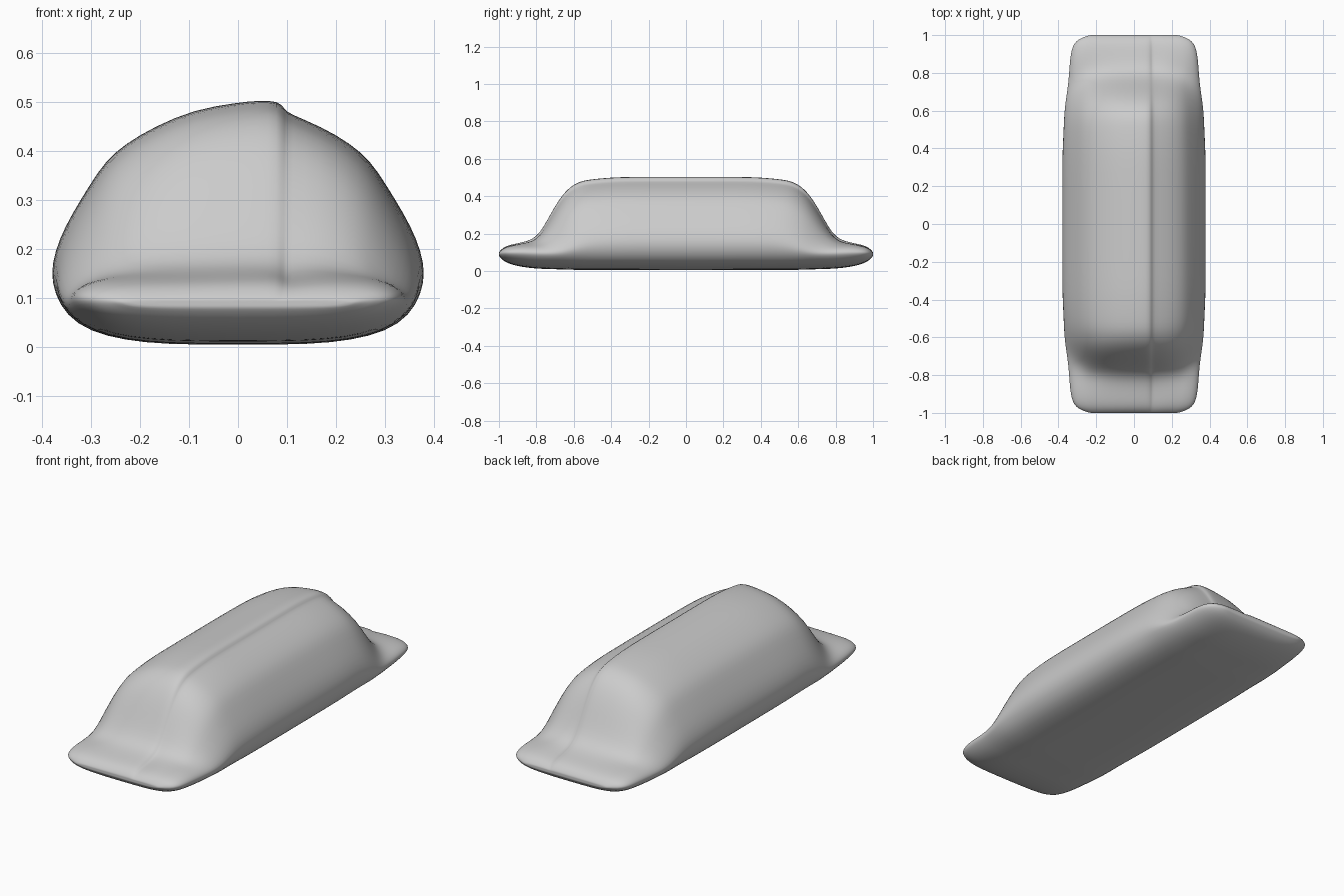
import bpy, bmesh

cube = bpy.data.objects.get("Cube")
if cube:
    bpy.data.objects.remove(cube, do_unlink=True)

# Single pale grey material
grey = bpy.data.materials.new("pale_grey")
grey.use_nodes = True
colour = (0.6, 0.6, 0.6, 1)
grey.diffuse_color = colour
grey.node_tree.nodes["Principled BSDF"].inputs["Base Color"].default_value = colour

# Half cross-section: x, height of the full hump, relative height in the flat flap
side = [(.1, .003, 0), (.19, .007, .03), (.27, .02, .1), (.33, .045, .25),
        (.365, .085, .42), (.38, .13, .55), (.38, .17, .65), (.365, .22, .76),
        (.34, .27, .85), (.30, .335, .92), (.27, .38, .94), (.23, .415, .96),
        (.17, .45, .97)]
# Overlapping seam on the model's left, then the plain crown
crown = [(.105, .476, .91), (.096, .484, .92), (.084, .503, 1), (.04, .503, 1),
         (0, .499, 1), (-.09, .485, .98)]
section = side + crown + [(-x, hi, lo) for x, hi, lo in reversed(side)]

# Lengthwise profiles: distance from the middle, value
hump = [(0, 1), (.35, 1), (.5, .97), (.57, .93), (.62, .85), (.67, .7),
        (.7, .56), (.75, .3), (.79, .11), (.84, .02), (.9, 0), (2, 0)]
flap_top = [(0, .15), (.89, .15), (.94, .14), (.97, .13), (.99, .115), (1, .098)]
floor = [(0, .001), (.6, .003), (.8, .012), (.9, .024), (.95, .04), (.985, .06), (1, .08)]
width = [(0, 1), (.35, 1), (.6, .97), (.75, .915), (.9, .885), (.95, .85),
         (.98, .77), (1, .62)]
stations = [0, .2, .35, .45, .52, .57, .62, .66, .7, .74, .78, .82, .87, .92,
            .955, .98, .995, 1]


def sample(profile, t):
    for (a, va), (b, vb) in zip(profile, profile[1:]):
        if t <= b:
            return va + (vb - va) * (t - a) / (b - a)
    return profile[-1][1]


def section_point(x, high, low, y):
    d = abs(y)
    edge = abs(x) / .38
    bottom = sample(floor, d)
    rise = sample(hump, d + .12 * edge ** 4)      # rounds the hump's corners
    z = bottom + (sample(flap_top, d) - bottom) * low + rise * (high - .15 * low)
    return x * (1 + (sample(width, d) - 1) * edge), y, z


# Loft the wrapped body from end to end
bm = bmesh.new()
ys = [-d for d in reversed(stations[1:])] + stations
rings = [[bm.verts.new(section_point(*p, y)) for p in section] for y in ys]
n = len(section)
for a, b in zip(rings, rings[1:]):
    for i in range(n):
        j = (i + 1) % n
        bm.faces.new((a[i], a[j], b[j], b[i]))

# Close both ends with a shrunken ring and a cap
for ring, y in ((rings[0], -1), (rings[-1], 1)):
    inner = [bm.verts.new((v.co.x * .85, y, .09 + (v.co.z - .09) * .4)) for v in ring]
    for i in range(n):
        j = (i + 1) % n
        bm.faces.new((ring[i], ring[j], inner[j], inner[i]))
    bm.faces.new(inner)
bmesh.ops.recalc_face_normals(bm, faces=bm.faces)
for face in bm.faces:
    face.smooth = True

mesh = bpy.data.meshes.new("wrapped_body")
bm.to_mesh(mesh)
bm.free()
mesh.materials.append(grey)
body = bpy.data.objects.new("wrapped_body", mesh)
bpy.context.collection.objects.link(body)
smooth = body.modifiers.new("smooth_surface", 'SUBSURF')
smooth.levels = smooth.render_levels = 1
